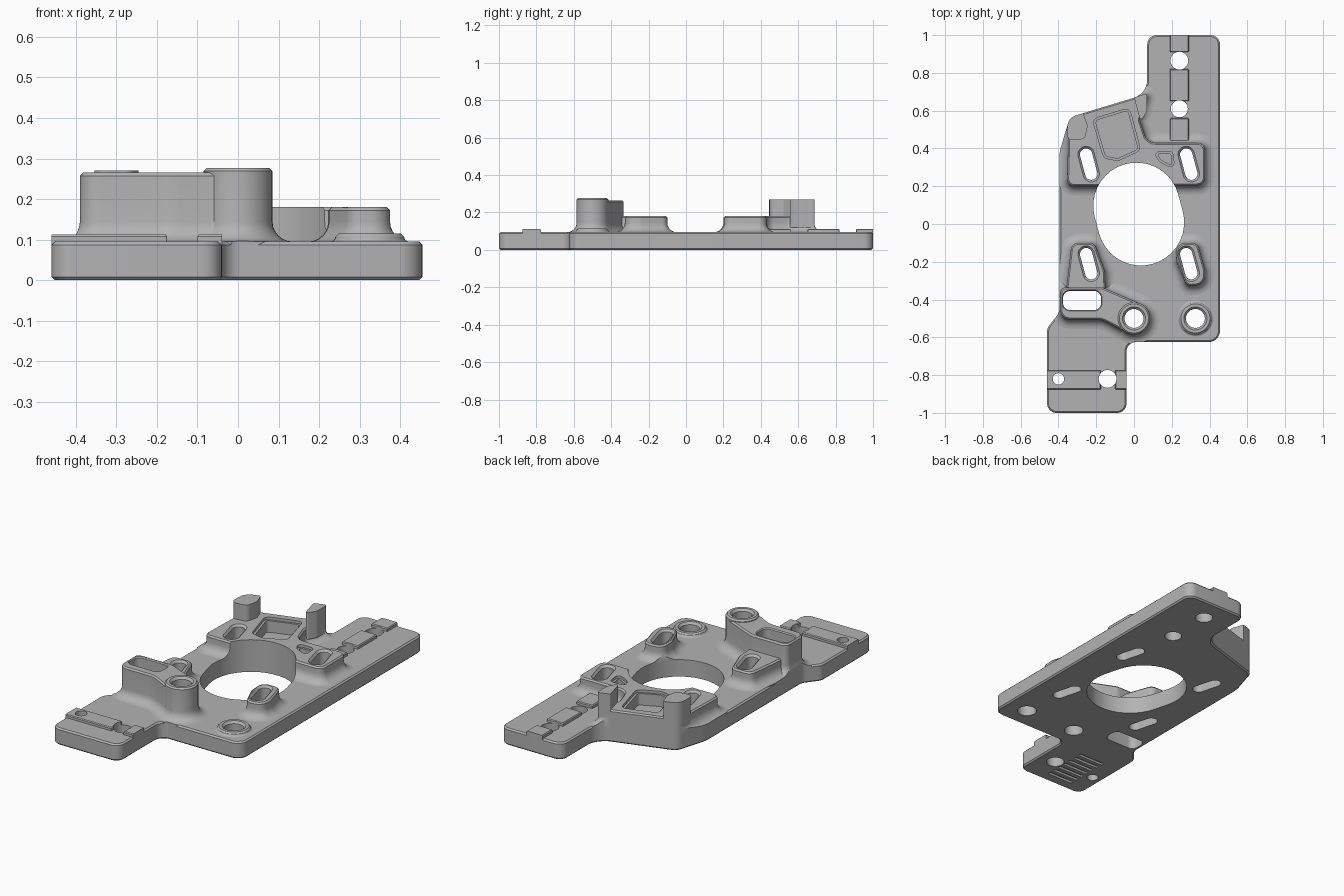
import bpy, bmesh, math
from mathutils import Vector, Matrix

if "Cube" in bpy.data.objects:
    bpy.data.objects.remove(bpy.data.objects["Cube"])

grey = bpy.data.materials.new("machined grey")
grey.use_nodes = True
grey.diffuse_color = (0.45, 0.45, 0.45, 1)
grey.node_tree.nodes["Principled BSDF"].inputs["Base Color"].default_value = (0.45, 0.45, 0.45, 1)

PLATE_TOP = 0.095
TILT = math.radians(15)


def outline(corners, off=0.0, steps=9):
    """Counter-clockwise (x, y, radius) corners -> rounded, offset loop."""
    loop, n = [], len(corners)
    for i, (x, y, r) in enumerate(corners):
        p = Vector((x, y))
        d1 = (p - Vector(corners[i - 1][:2])).normalized()
        d2 = (Vector(corners[(i + 1) % n][:2]) - p).normalized()
        n1, n2 = Vector((d1.y, -d1.x)), Vector((d2.y, -d2.x))
        s = 1 if d1.x * d2.y - d1.y * d2.x > 0 else -1
        m = (n1 + n2) / (1 + n1.dot(n2))
        rr = max(r + s * off, 0.004)
        c = p + m * (off - s * rr)
        turn = s * math.acos(max(-1, min(1, d1.dot(d2))))
        for k in range(steps + 1):
            loop.append(c + Matrix.Rotation(turn * k / steps, 2) @ n1 * (s * rr))
    return loop


def prism(bm, corners, levels):
    """Stack offset outlines at (offset, z) levels into a closed solid."""
    rings = [[bm.verts.new((q.x, q.y, z)) for q in outline(corners, off)] for off, z in levels]
    n = len(rings[0])
    for a, b in zip(rings, rings[1:]):
        for i in range(n):
            j = (i + 1) % n
            bm.faces.new((a[i], a[j], b[j], b[i]))
    bm.faces.new(rings[0][::-1])
    bm.faces.new(rings[-1])


def slot(x, y, width, length, angle=0.0, r=None):
    """Rounded bar, its length along y before turning; a circle if square."""
    r = width * 0.4995 if r is None else r
    rot = Matrix.Rotation(angle, 2)
    w, h = width / 2, length / 2
    pts = [rot @ Vector(c) for c in ((-w, -h), (w, -h), (w, h), (-w, h))]
    return [(x + p.x, y + p.y, r) for p in pts]


def make(name, solids):
    bm = bmesh.new()
    for corners, levels in solids:
        prism(bm, corners, levels)
    me = bpy.data.meshes.new(name)
    bm.to_mesh(me)
    bm.free()
    me.materials.append(grey)
    ob = bpy.data.objects.new(name, me)
    bpy.context.collection.objects.link(ob)
    return ob


def boolean(ob, other, op):
    mod = ob.modifiers.new(op.lower(), "BOOLEAN")
    mod.operation, mod.solver, mod.object = op, "EXACT", other
    bpy.context.view_layer.objects.active = ob
    bpy.ops.object.modifier_apply(modifier=mod.name)


def raised(top, flare=0.05, lip=0.008):
    """Levels for a boss: concave fillet at the foot, small top chamfer."""
    base = PLATE_TOP
    cove = [(flare * (1 - math.sin(a)), base + flare * (1 - math.cos(a)))
            for a in (math.radians(15 * k) for k in range(7))]
    return [(flare, base - 0.02)] + cove + [(0, top - lip), (-lip, top)]


def hole(top, wide=0.012):
    """Through-cut that opens into a small chamfer at the top."""
    return [(0, -0.1), (0, top - wide), (wide, top + 0.001), (wide, 0.5)]


# Plate outline
edge = [(-0.46, -1, 0.05), (-0.04, -1, 0.05), (-0.04, -0.625, 0.05), (0.455, -0.625, 0.06),
        (0.455, 1, 0.05), (0.07, 1, 0.05), (0.07, 0.69, 0.1), (-0.34, 0.565, 0.06),
        (-0.395, 0.38, 0.2), (-0.395, -0.47, 0.06), (-0.46, -0.55, 0.06)]
plate = make("base_plate", [(edge, [(-0.008, 0), (0, 0.008), (0, 0.087), (-0.008, PLATE_TOP)])])

# Raised block with two feet beside the central opening
block = [(-0.355, 0.2, 0.04), (-0.19, 0.2, 0.02), (0.22, 0.205, 0.02), (0.375, 0.205, 0.04),
         (0.375, 0.43, 0.04), (0.07, 0.43, 0.06), (0.03, 0.55, 0.03), (0.07, 0.69, 0.01),
         (-0.345, 0.565, 0.04)]
# Posts rising from the block's rear corners
post_a = [(-0.355, 0.44, 0.03), (-0.26, 0.45, 0.03), (-0.245, 0.52, 0.02),
          (-0.27, 0.59, 0.01), (-0.35, 0.565, 0.04)]
post_b = [(0.035, 0.54, 0.01), (0.07, 0.6, 0.02), (0.07, 0.692, 0.01), (0, 0.67, 0.01)]
post = [(0, 0.12), (0, 0.27)]

# Feet and tall clamp block
foot_c = [(-0.36, -0.36, 0.03), (-0.15, -0.36, 0.03), (-0.155, -0.25, 0.04),
          (-0.21, -0.1, 0.04), (-0.33, -0.1, 0.04)]
foot_d = [(0.28, -0.33, 0.04), (0.375, -0.32, 0.05), (0.375, -0.24, 0.05),
          (0.335, -0.1, 0.04), (0.22, -0.1, 0.05), (0.225, -0.2, 0.05)]
clamp = [(-0.39, -0.505, 0.05), (-0.17, -0.505, 0.12), (-0.05, -0.568, 0.03), (0.02, -0.5, 0.01),
         (0.04, -0.425, 0.02), (-0.17, -0.335, 0.05), (-0.39, -0.335, 0.03)]


# Thin locating pads at both ends
def pad(x0, x1, y0, y1):
    return (slot((x0 + x1) / 2, (y0 + y1) / 2, x1 - x0, y1 - y0, 0, 0.004),
            [(0, 0.07), (0, 0.108), (-0.004, 0.113)])


parts = [
    make("rear_block", [(block, raised(0.18))]),
    make("left_post", [(post_a, post)]),
    make("right_post", [(post_b, post)]),
    make("clamp_foot", [(foot_c, raised(0.18))]),
    make("side_foot", [(foot_d, raised(0.18))]),
    make("clamp_block", [(clamp, raised(0.265))]),
    make("tall_ring", [(slot(0, -0.5, 0.17, 0.17), raised(0.277))]),
    make("low_ring", [(slot(0.325, -0.5, 0.17, 0.17), raised(0.115, 0.012))]),
    make("rear_pads", [pad(0.19, 0.29, a, b) for a, b in ((0.43, 0.56), (0.65, 0.82), (0.91, 1.02))]),
    make("front_pads", [pad(a, b, -0.875, -0.775) for a, b in ((-0.48, -0.175), (-0.1, -0.02))]),
]

# Trim raised parts flush with the plate edge
trim = make("trim_helper", [(edge, [(0, -0.2), (0, 0.6)])])
trim.hide_render = True
for ob in parts:
    boolean(ob, trim, "INTERSECT")

# Pockets in the rear block
pocket = [(-0.16, 0.35, 0.03), (-0.085, 0.335, 0.03), (0.035, 0.39, 0.03),
          (-0.025, 0.615, 0.03), (-0.22, 0.555, 0.03)]
small = [(0.215, 0.29, 0.02), (0.205, 0.385, 0.025), (0.1, 0.385, 0.02), (0.135, 0.33, 0.02)]
recess = [(-0.012, 0.1), (-0.012, 0.165), (0, 0.165), (0, 0.5)]
pockets = make("pocket_helper", [(pocket, recess), (small, recess)])

# Through holes and slots
holes = [(slot(0.025, 0.0525, 0.458, 0.548, TILT), [(0, -0.1), (0, 0.5)])]
for sx, sy in ((-0.24, 0.317), (0.29, 0.317), (-0.24, -0.21), (0.29, -0.21)):
    holes.append((slot(sx, sy, 0.065, 0.17, TILT), hole(0.18)))
holes.append((slot(-0.275, -0.405, 0.2, 0.1, 0, 0.035), hole(0.265, 0.006)))
for hx, hy, r, top in ((0, -0.5, 0.05, 0.277), (0.325, -0.5, 0.05, 0.115), (0.24, 0.865, 0.047, 0.4),
                       (0.24, 0.61, 0.045, 0.4), (-0.14, -0.82, 0.047, 0.4), (-0.4, -0.82, 0.03, 0.4)):
    holes.append((slot(hx, hy, 2 * r, 2 * r), hole(top)))
through = make("hole_helper", holes)

# Shallow grooves under the front end
grooves = make("groove_helper", [(slot(-0.27, -0.93 + 0.042 * k, 0.16, 0.018, 0, 0.004),
                                  [(0, -0.05), (0, 0.012)]) for k in range(7)])

boolean(parts[0], pockets, "DIFFERENCE")
boolean(plate, grooves, "DIFFERENCE")
for ob in parts + [plate]:
    boolean(ob, through, "DIFFERENCE")
for helper in (trim, pockets, through, grooves):
    bpy.data.objects.remove(helper)

# Smooth curved walls, keep the machined edges sharp
bpy.ops.object.select_all(action="DESELECT")
for ob in parts + [plate]:
    ob.select_set(True)
bpy.context.view_layer.objects.active = plate
bpy.ops.object.shade_smooth_by_angle(angle=math.radians(30))
